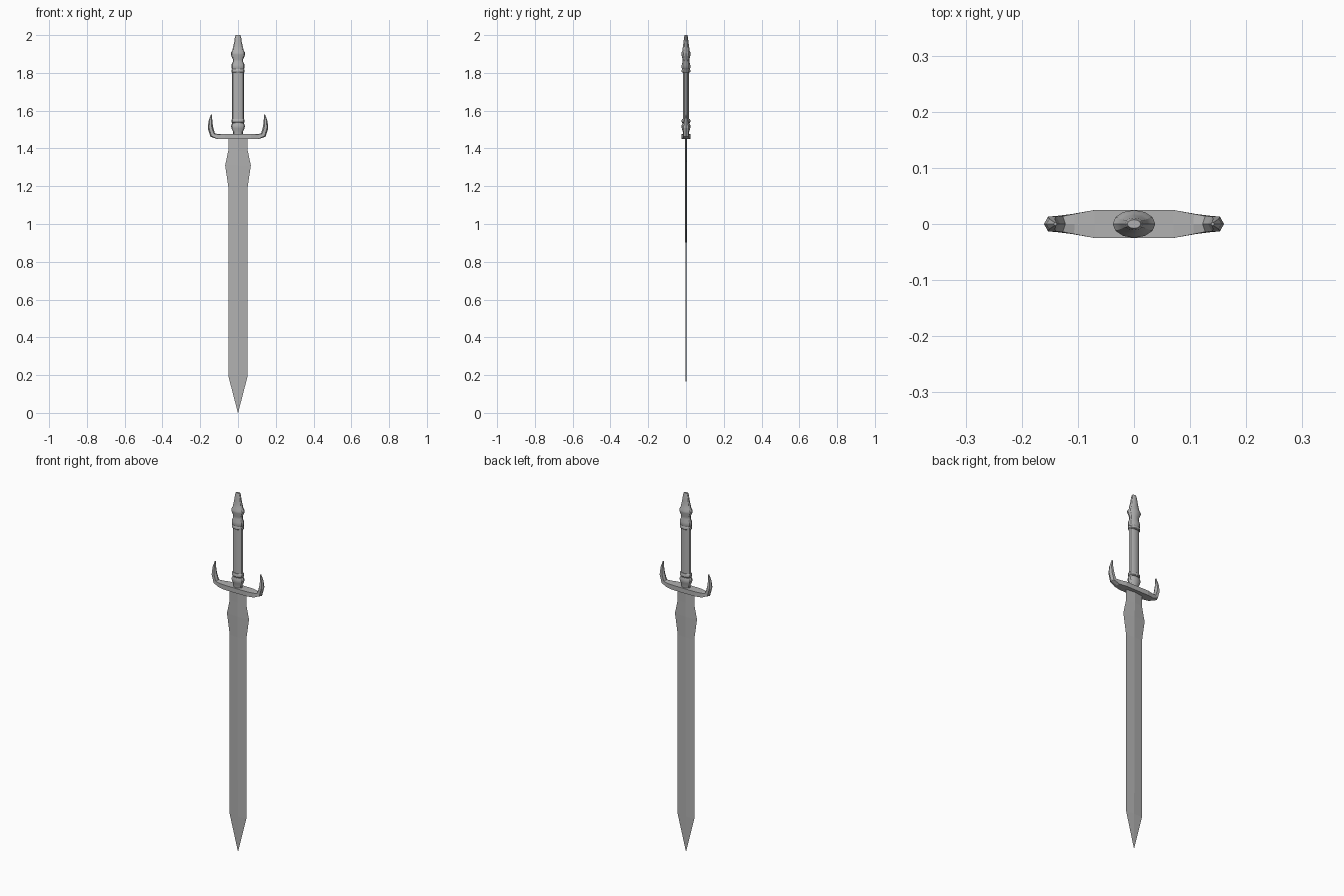
import bpy, bmesh
from math import cos, sin, tau
from mathutils import Vector

if "Cube" in bpy.data.objects:
    bpy.data.objects.remove(bpy.data.objects["Cube"])

steel = bpy.data.materials.new("dark_grey")
steel.diffuse_color = (0.44, 0.44, 0.44, 1)
steel.use_nodes = True
steel.node_tree.nodes["Principled BSDF"].inputs["Base Color"].default_value = steel.diffuse_color


def loft(name, rings, smooth=False):
    """Skin equal-length closed rings and cap both ends."""
    bm = bmesh.new()
    loops = [[bm.verts.new(p) for p in ring] for ring in rings]
    n = len(loops[0])
    for a, b in zip(loops, loops[1:]):
        for i in range(n):
            j = (i + 1) % n
            bm.faces.new((a[i], a[j], b[j], b[i]))
    bm.faces.new(loops[0])
    bm.faces.new(loops[-1])
    bmesh.ops.recalc_face_normals(bm, faces=bm.faces)
    mesh = bpy.data.meshes.new(name)
    bm.to_mesh(mesh)
    bm.free()
    mesh.materials.append(steel)
    ob = bpy.data.objects.new(name, mesh)
    bpy.context.collection.objects.link(ob)
    if smooth:
        bpy.context.view_layer.objects.active = ob
        ob.select_set(True)
        bpy.ops.object.shade_smooth_by_angle(angle=0.5)
        ob.select_set(False)
    return ob


# Blade: diamond cross-section (z, half width, half thickness)
blade = [(0.0, 0.0006, 0.0003), (0.195, 0.051, 0.0015), (1.195, 0.051, 0.005),
         (1.31, 0.068, 0.0055), (1.39, 0.051, 0.006), (1.465, 0.051, 0.006)]
loft("blade", [[(w, 0, z), (0, t, z), (-w, 0, z), (0, -t, z)] for z, w, t in blade])

# Crossguard with upturned horns: (x, z, half height, half depth, side flatness)
half = [(0.07, 1.463, 0.013, 0.025, 1.0), (0.108, 1.463, 0.013, 0.018, 0.9),
        (0.134, 1.471, 0.015, 0.014, 0.6), (0.146, 1.51, 0.0145, 0.0135, 0.5),
        (0.146, 1.545, 0.010, 0.009, 0.5), (0.14, 1.58, 0.003, 0.003, 0.5)]
path = [(-s[0], *s[1:]) for s in reversed(half)] + half
rings = []
for i, (x, z, t, w, k) in enumerate(path):
    a, b = path[max(i - 1, 0)], path[min(i + 1, len(path) - 1)]
    d = Vector((b[0] - a[0], 0, b[1] - a[1])).normalized()
    nrm = Vector((-d.z, 0, d.x))
    rings.append([Vector((x, 0, z)) + nrm * t * u + Vector((0, w * v, 0))
                  for u, v in ((1, 0), (k, 1), (-k, 1), (-1, 0), (-k, -1), (k, -1))])
loft("crossguard", rings)


# Handle parts: turned profiles squashed to an oval
def turned(name, profile, sides=12, squash=0.65):
    loft(name, [[(r * cos(tau * i / sides), squash * r * sin(tau * i / sides), z)
                 for i in range(sides)] for z, r in profile], True)


turned("lower_collar", [(1.47, 0.025), (1.49, 0.026), (1.505, 0.034), (1.52, 0.037),
                        (1.533, 0.031)])
turned("grip", [(1.53, 0.031), (1.81, 0.031)], squash=0.5)
for label, z0 in (("lower", 1.545), ("upper", 1.81)):
    turned(label + "_ring", [(z0 - 0.009, 0.031), (z0 - 0.005, 0.035),
                             (z0 + 0.006, 0.035), (z0 + 0.011, 0.031)])
turned("pommel", [(1.815, 0.030), (1.828, 0.035), (1.842, 0.035), (1.86, 0.027),
                  (1.872, 0.027), (1.896, 0.038), (1.906, 0.038), (1.918, 0.030),
                  (1.945, 0.024), (1.963, 0.020), (1.985, 0.017), (2.0, 0.012)])
